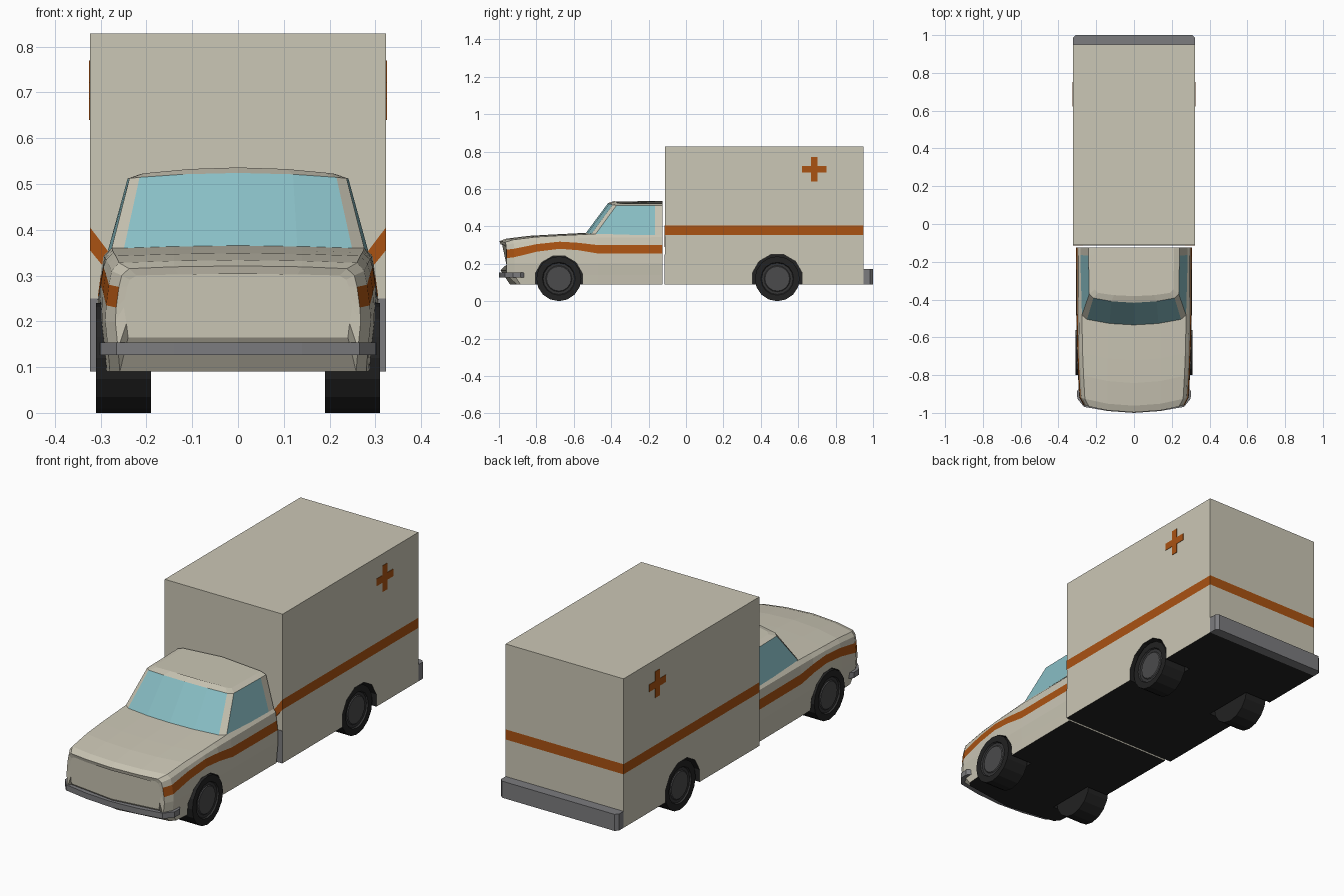
import bpy, bmesh, math

cube = bpy.data.objects.get("Cube")
if cube:
    bpy.data.objects.remove(cube, do_unlink=True)

PALETTE = {
    "cream_paint": (0.60, 0.57, 0.465),
    "orange_stripe": (0.40, 0.085, 0.006),
    "window_glass": (0.25, 0.52, 0.56),
    "bumper_grey": (0.20, 0.20, 0.21),
    "black_rubber": (0.016, 0.016, 0.016),
    "hub_grey": (0.07, 0.07, 0.072),
    "rim_dark": (0.035, 0.035, 0.036),
}
CREAM, ORANGE, GLASS, GREY, BLACK, HUB, RIM = range(len(PALETTE))
materials = []
for label, rgb in PALETTE.items():
    m = bpy.data.materials.new(label)
    m.use_nodes = True
    m.diffuse_color = (*rgb, 1)
    bsdf = m.node_tree.nodes["Principled BSDF"]
    bsdf.inputs["Base Color"].default_value = (*rgb, 1)
    bsdf.inputs["Roughness"].default_value = 0.8
    materials.append(m)


def loft(name, rings, rule):
    """Skin closed rings, cap both ends, colour by rule(ring, segment, normal)."""
    bm = bmesh.new()
    rows = [[bm.verts.new(p) for p in ring] for ring in rings]
    n = len(rows[0])
    tags = {}
    for i in range(len(rows) - 1):
        for j in range(n):
            k = (j + 1) % n
            f = bm.faces.new((rows[i][j], rows[i][k], rows[i + 1][k], rows[i + 1][j]))
            tags[f] = (i, j)
    tags[bm.faces.new(rows[0])] = (-1, 0)
    tags[bm.faces.new(rows[-1])] = (len(rows), 0)
    bmesh.ops.recalc_face_normals(bm, faces=bm.faces)
    bm.normal_update()
    for f, (i, j) in tags.items():
        f.material_index = rule(i, j, f.normal) if callable(rule) else rule
    mesh = bpy.data.meshes.new(name)
    bm.to_mesh(mesh)
    bm.free()
    for m in materials:
        mesh.materials.append(m)
    ob = bpy.data.objects.new(name, mesh)
    bpy.context.collection.objects.link(ob)
    return ob


def mirrored(half):
    """Close a half outline that starts and ends on the centre line."""
    return half + [(-x, y, z) for x, y, z in reversed(half[1:-1])]


def bowed(points):
    """Bow points forward towards the centre line, fading to the cab's back."""
    out = []
    for x, y, z in points:
        fade = min(1, max(0, (-0.125 - y) / 0.25))
        out.append((x, y - 0.042 * fade * (1 - (x / 0.28) ** 2), z))
    return out


def disc(x, y, z, r, n, turn=0.5):
    return [(x, y + r * math.cos(math.tau * (k + turn) / n),
             z + r * math.sin(math.tau * (k + turn) / n)) for k in range(n)]


def cut_arch(body, y, r):
    """Cut a dark wheel well into each side of a body."""
    for s in (1, -1):
        cutter = loft("arch_cutter", [disc(s * x, y, 0.115, r, 12) for x in (0.175, 0.45)], BLACK)
        cutter.hide_render = True
        mod = body.modifiers.new("arch", "BOOLEAN")
        mod.operation, mod.solver, mod.object = "DIFFERENCE", "EXACT", cutter
        bpy.context.view_layer.objects.active = body
        bpy.ops.object.modifier_apply(modifier=mod.name)
        bpy.data.objects.remove(cutter, do_unlink=True)


# Cab body: y, half width, stripe bottom, stripe top, shoulder, hood height
STATIONS = [
    (-0.955, 0.268, 0.230, 0.275, 0.300, 0.315),
    (-0.92, 0.290, 0.235, 0.280, 0.310, 0.328),
    (-0.80, 0.297, 0.265, 0.305, 0.325, 0.343),
    (-0.68, 0.302, 0.280, 0.318, 0.335, 0.350),
    (-0.58, 0.304, 0.272, 0.312, 0.338, 0.355),
    (-0.48, 0.306, 0.255, 0.300, 0.340, 0.360),
    (-0.125, 0.308, 0.255, 0.300, 0.342, 0.360),
]


def section(y, w, s0, s1, shoulder, top):
    tuck = y + (0.055 if y < -0.94 else 0.035 if y < -0.9 else 0)
    return [(0, tuck, 0.09), (w - 0.01, tuck, 0.09), (w - 0.006, y, 0.14), (w, y, 0.20),
            (w - 0.002, y, s0), (w - 0.008, y, s1), (w - 0.014, y, shoulder),
            (w - 0.03, y, top), (0.14, y, top + 0.004), (0, y, top + 0.006)]


halves = [section(*s) for s in STATIONS]
nose_panel = [(x * 0.93, -0.95, 0.165 + (z - 0.09) * 0.6) for x, y, z in halves[0]]
rings = [bowed(mirrored(h)) for h in [nose_panel] + halves]


def body_rule(i, j, normal):
    if normal.z < -0.9:
        return BLACK
    return ORANGE if 1 <= i < len(STATIONS) and j in (4, 13) else CREAM


cab_body = loft("cab_body", rings, body_rule)
cut_arch(cab_body, -0.68, 0.13)

# Cab upper: window ring, roof edge and roof
base = [(0, -0.5), (0.13, -0.5), (0.25, -0.5), (0.277, -0.485), (0.284, -0.165), (0.284, -0.125), (0, -0.125)]
rim = [(0, -0.375), (0.12, -0.375), (0.215, -0.375), (0.237, -0.36), (0.241, -0.165), (0.241, -0.125), (0, -0.125)]
low = [(x, y, 0.355) for x, y in base]
high = [(x, y, 0.512 + 0.012 * (1 - (x / 0.24) ** 2)) for x, y in rim]
roof = [(x * 0.88, -0.125 + (y + 0.125) * 0.88, 0.522 + 0.014 * (1 - (x / 0.24) ** 2)) for x, y in rim]
loft("cab_upper", [bowed(mirrored(r)) for r in (low, high, roof)],
     lambda i, j, n: GLASS if i == 0 and min(j, 11 - j) in (0, 1, 3) else CREAM)

# Front bumper wrapped around the nose
path = [(0, -1.0), (0.14, -0.99), (0.265, -0.968), (0.3, -0.925), (0.302, -0.885)]
path = [(-x, y) for x, y in reversed(path[1:])] + path
loft("front_bumper", [[(x, y, 0.126), (x, y, 0.154), (x * 0.92, y + 0.03, 0.154), (x * 0.92, y + 0.03, 0.126)]
                      for x, y in path], GREY)

# Rear box with stripe on the sides and back
W, FRONT, BACK = 0.323, -0.112, 0.95


def box_rule(i, j, normal):
    if normal.z < -0.9:
        return BLACK
    return ORANGE if i == 1 and normal.y > -0.5 else CREAM


rear_box = loft("rear_box", [[(-W, FRONT, z), (W, FRONT, z), (W, BACK, z), (-W, BACK, z)]
                             for z in (0.09, 0.355, 0.405, 0.828)], box_rule)
cut_arch(rear_box, 0.488, 0.138)

# Painted plates on the front of the box
skirt = [(-W, 0.09), (W, 0.09), (W, 0.25), (-W, 0.25)]
loft("box_front_skirt", [[(x, y, z) for x, z in skirt] for y in (FRONT - 0.003, FRONT)], GREY)
for s, side in ((1, "left"), (-1, "right")):
    slant = [(W, 0.405), (W, 0.355), (0.27, 0.29), (0.27, 0.335)]
    loft(side + "_slanted_stripe", [[(s * x, y, z) for x, z in slant] for y in (FRONT - 0.003, FRONT)], ORANGE)

    # Cross on the box side
    a, t = 0.065, 0.018
    quarter = [(a, -t), (a, t), (t, t)]
    cross = []
    for q in range(4):
        cross += quarter
        quarter = [(-v, u) for u, v in quarter]
    loft(side + "_cross", [[(s * x, 0.686 + u, 0.705 + v) for u, v in cross] for x in (W - 0.002, W + 0.002)], ORANGE)

    # Wheels: tyre, recessed rim and hub
    for y, end in ((-0.68, "front"), (0.488, "rear")):
        steps = [(0.19, 0.12), (0.31, 0.12), (0.31, 0.088), (0.303, 0.084), (0.303, 0.07), (0.307, 0.066)]
        loft(f"{side}_{end}_wheel", [disc(s * x, y, 0.12, r, 16, 0) for x, r in steps],
             lambda i, j, n: BLACK if i < 2 else RIM if i < 4 else HUB)

# Rear bumper with clipped corners
plan = [(-W, BACK), (W, BACK), (W, 0.985), (W - 0.015, 1.0), (-W + 0.015, 1.0), (-W, 0.985)]
loft("rear_bumper", [[(x, y, z) for x, y in plan] for z in (0.09, 0.172)], GREY)
